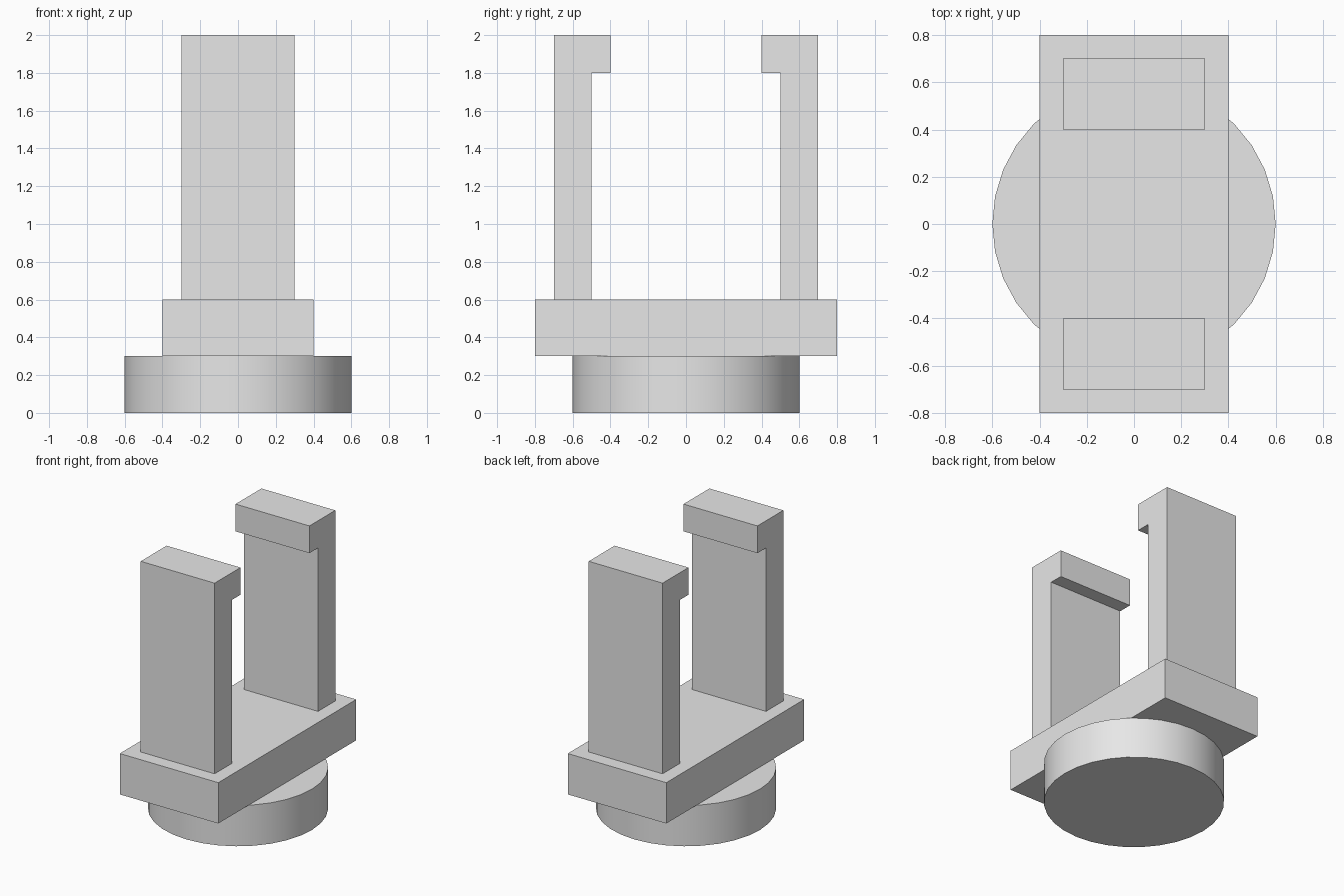
import bpy
import bmesh
from math import radians

cube = bpy.data.objects.get("Cube")
if cube:
    bpy.data.objects.remove(cube, do_unlink=True)

grey = bpy.data.materials.new("light_grey")
grey.use_nodes = True
colour = (0.8, 0.8, 0.8, 1)
grey.diffuse_color = colour
grey.node_tree.nodes["Principled BSDF"].inputs["Base Color"].default_value = colour


def extrude_profile(name, points, half_width):
    """Extrude a closed (y, z) outline along x, centred on x = 0."""
    bm = bmesh.new()
    face = bm.faces.new([bm.verts.new((-half_width, y, z)) for y, z in points])
    swept = bmesh.ops.extrude_face_region(bm, geom=[face])["geom"]
    verts = [v for v in swept if isinstance(v, bmesh.types.BMVert)]
    bmesh.ops.translate(bm, verts=verts, vec=(2 * half_width, 0, 0))
    bmesh.ops.recalc_face_normals(bm, faces=bm.faces)
    mesh = bpy.data.meshes.new(name)
    bm.to_mesh(mesh)
    bm.free()
    mesh.materials.append(grey)
    obj = bpy.data.objects.new(name, mesh)
    bpy.context.collection.objects.link(obj)
    return obj


# Round base
bpy.ops.mesh.primitive_cylinder_add(vertices=32, radius=0.6, depth=0.3, location=(0, 0, 0.15))
base = bpy.context.object
base.name = "round_base"
base.data.materials.append(grey)
bpy.ops.object.shade_smooth_by_angle(angle=radians(30))

# Crossbar plate
extrude_profile("crossbar", [(-0.8, 0.3), (0.8, 0.3), (0.8, 0.6), (-0.8, 0.6)], 0.4)

# Upright arms with inward hooks at the top
hook = [(0.7, 0.6), (0.7, 2), (0.4, 2), (0.4, 1.8), (0.5, 1.8), (0.5, 0.6)]
for name, side in (("front_arm", -1), ("back_arm", 1)):
    extrude_profile(name, [(side * y, z) for y, z in hook], 0.3)
